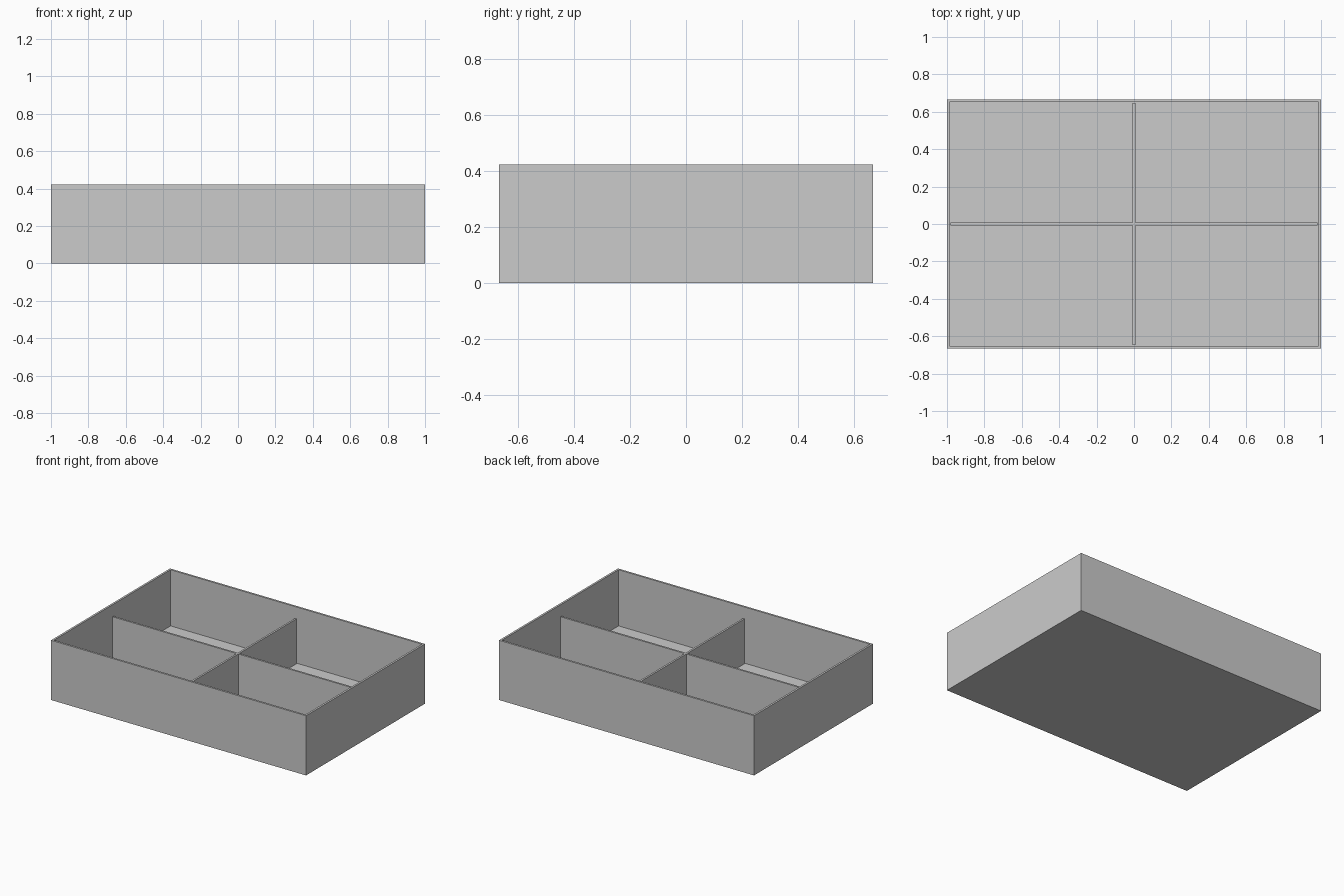
import bpy
import bmesh

LENGTH, DEPTH, HEIGHT = 2.0, 1.333, 0.423
WALL, FLOOR = 0.02, 0.025
DIVIDER, DIVIDER_TOP = 0.0135, 0.343

default = bpy.data.objects.get("Cube")
if default:
    bpy.data.objects.remove(default, do_unlink=True)

grey = bpy.data.materials.new("plain grey")
grey.use_nodes = True
colour = (0.6, 0.6, 0.6, 1.0)
grey.diffuse_color = colour
grey.node_tree.nodes["Principled BSDF"].inputs["Base Color"].default_value = colour


def add_object(name, bm):
    bmesh.ops.recalc_face_normals(bm, faces=bm.faces)
    mesh = bpy.data.meshes.new(name)
    bm.to_mesh(mesh)
    bm.free()
    mesh.materials.append(grey)
    obj = bpy.data.objects.new(name, mesh)
    bpy.context.collection.objects.link(obj)
    return obj


def extrude_up(bm, outline, bottom, top):
    """Make a prism from a flat outline and return its top face."""
    base = bm.faces.new([bm.verts.new((x, y, bottom)) for x, y in outline])
    result = bmesh.ops.extrude_face_region(bm, geom=[base], use_keep_orig=True)
    verts = [g for g in result["geom"] if isinstance(g, bmesh.types.BMVert)]
    bmesh.ops.translate(bm, verts=verts, vec=(0, 0, top - bottom))
    return next(g for g in result["geom"] if isinstance(g, bmesh.types.BMFace))


# Open tray: a block with its top inset to the wall thickness and sunk to the floor
hx, hy = LENGTH / 2, DEPTH / 2
bm = bmesh.new()
top_face = extrude_up(bm, [(-hx, -hy), (hx, -hy), (hx, hy), (-hx, hy)], 0, HEIGHT)
bmesh.ops.recalc_face_normals(bm, faces=bm.faces)
bmesh.ops.inset_region(bm, faces=[top_face], thickness=WALL)
sunk = bmesh.ops.extrude_discrete_faces(bm, faces=[top_face])["faces"][0]
bmesh.ops.translate(bm, verts=sunk.verts, vec=(0, 0, FLOOR - HEIGHT))
add_object("tray", bm)

# Crossed dividers: one plus-shaped prism, lower than the rim
ix, iy, d = hx - WALL, hy - WALL, DIVIDER / 2
quarter = [(ix, d), (d, d), (d, iy)]
half = quarter + [(-x, y) for x, y in reversed(quarter)]
outline = half + [(-x, -y) for x, y in half]
bm = bmesh.new()
extrude_up(bm, outline, FLOOR, DIVIDER_TOP)
add_object("crossed_dividers", bm)
